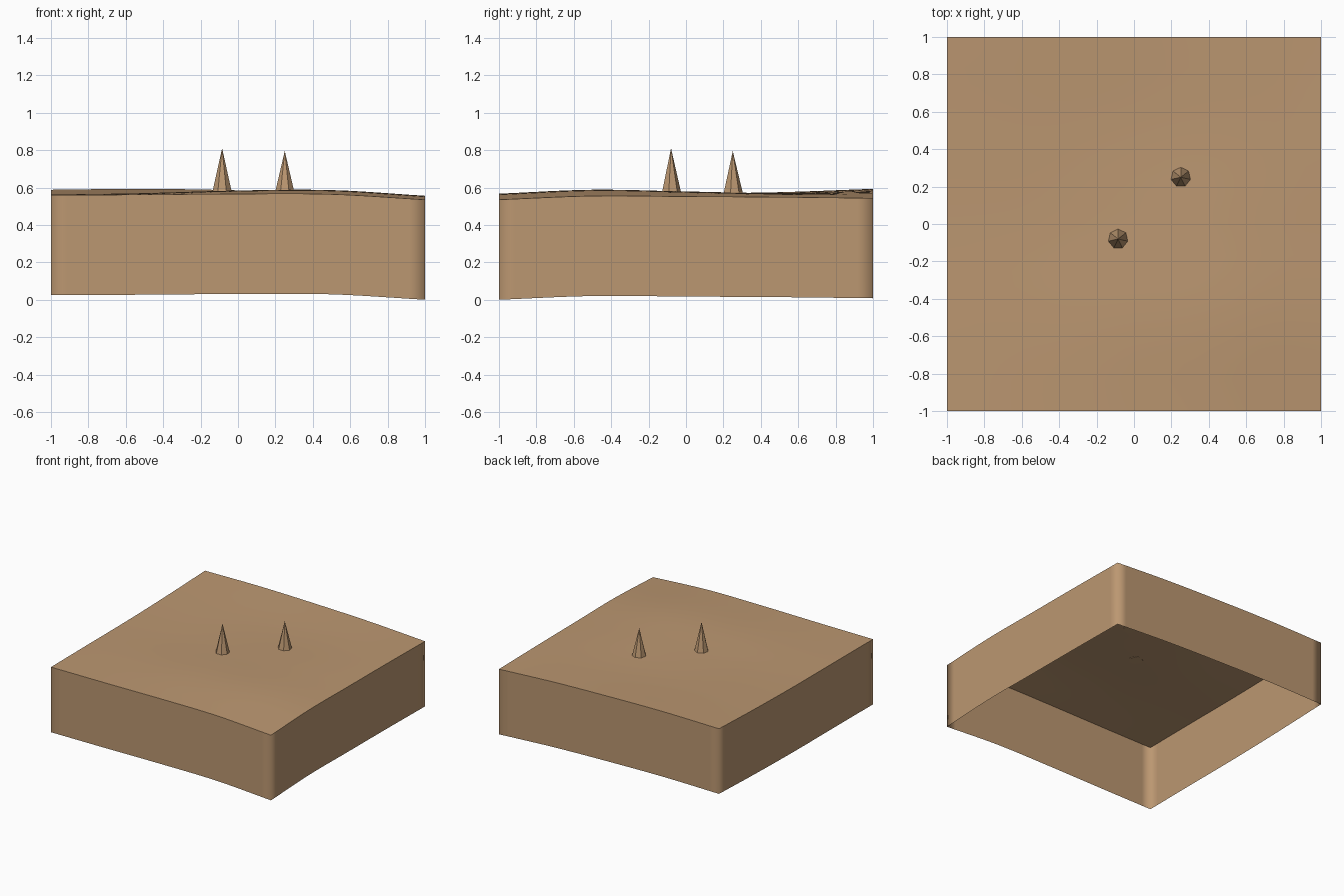
import bpy, bmesh, math

cube = bpy.data.objects.get("Cube")
if cube:
    bpy.data.objects.remove(cube, do_unlink=True)

earth = bpy.data.materials.new("earth_tan")
earth.use_nodes = True
colour = (0.5, 0.31, 0.165, 1)
earth.diffuse_color = colour
earth.node_tree.nodes["Principled BSDF"].inputs["Base Color"].default_value = colour

# Ground heights on a coarse control grid, rows front to back, columns right to left
HEIGHTS = [
    [0.56, 0.562, 0.566, 0.564, 0.535],
    [0.562, 0.57, 0.584, 0.586, 0.555],
    [0.563, 0.567, 0.576, 0.577, 0.552],
    [0.572, 0.575, 0.572, 0.567, 0.549],
    [0.588, 0.593, 0.585, 0.57, 0.543],
]
STEPS = 24
SKIRT = 0.535


def spline(values, t):
    """Smooth curve through evenly spaced values, t from -1 to 1."""
    u = (t + 1) / 2 * (len(values) - 1)
    i = min(int(u), len(values) - 2)
    f = u - i
    b, c = values[i], values[i + 1]
    a = values[i - 1] if i else 2 * b - c
    d = values[i + 2] if i + 2 < len(values) else 2 * c - b
    return b + f / 2 * (c - a + f * (2*a - 5*b + 4*c - d + f * (3*(b - c) + d - a)))


def ground(x, y):
    return spline([spline(row, x) for row in HEIGHTS], y)


def add_object(name, bm):
    mesh = bpy.data.meshes.new(name)
    bm.to_mesh(mesh)
    bm.free()
    mesh.materials.append(earth)
    obj = bpy.data.objects.new(name, mesh)
    bpy.context.collection.objects.link(obj)
    return obj


# Rolling ground with an open-bottomed skirt that follows its edge
bm = bmesh.new()
bmesh.ops.create_grid(bm, x_segments=STEPS, y_segments=STEPS, size=1)
for v in bm.verts:
    v.co.z = ground(v.co.x, v.co.y)
for f in bm.faces:
    f.smooth = True
rim = [e for e in bm.edges if e.is_boundary]
skirt = bmesh.ops.extrude_edge_only(bm, edges=rim)["geom"]
for v in skirt:
    if isinstance(v, bmesh.types.BMVert):
        v.co.z -= SKIRT
for e in rim:
    e.smooth = False
bmesh.ops.recalc_face_normals(bm, faces=bm.faces)
if max(bm.faces, key=lambda f: f.calc_center_median().z).normal.z < 0:
    bmesh.ops.reverse_faces(bm, faces=bm.faces)
add_object("ground_block", bm)


# Seven-sided spikes standing on the ground
def add_spike(name, x, y, tip):
    base = ground(x, y) - 0.004
    bm = bmesh.new()
    bmesh.ops.create_cone(bm, cap_ends=True, segments=7, radius1=0.054,
                          radius2=0, depth=tip - base)
    lowest = [v for v in bm.verts if v.co.z < 0]
    turn = math.pi / 2 - math.atan2(lowest[0].co.y, lowest[0].co.x)
    obj = add_object(name, bm)
    obj.rotation_euler.z = turn
    obj.location = (x, y, (tip + base) / 2)


add_spike("front_spike", -0.085, -0.08, 0.81)
add_spike("back_spike", 0.25, 0.25, 0.795)
